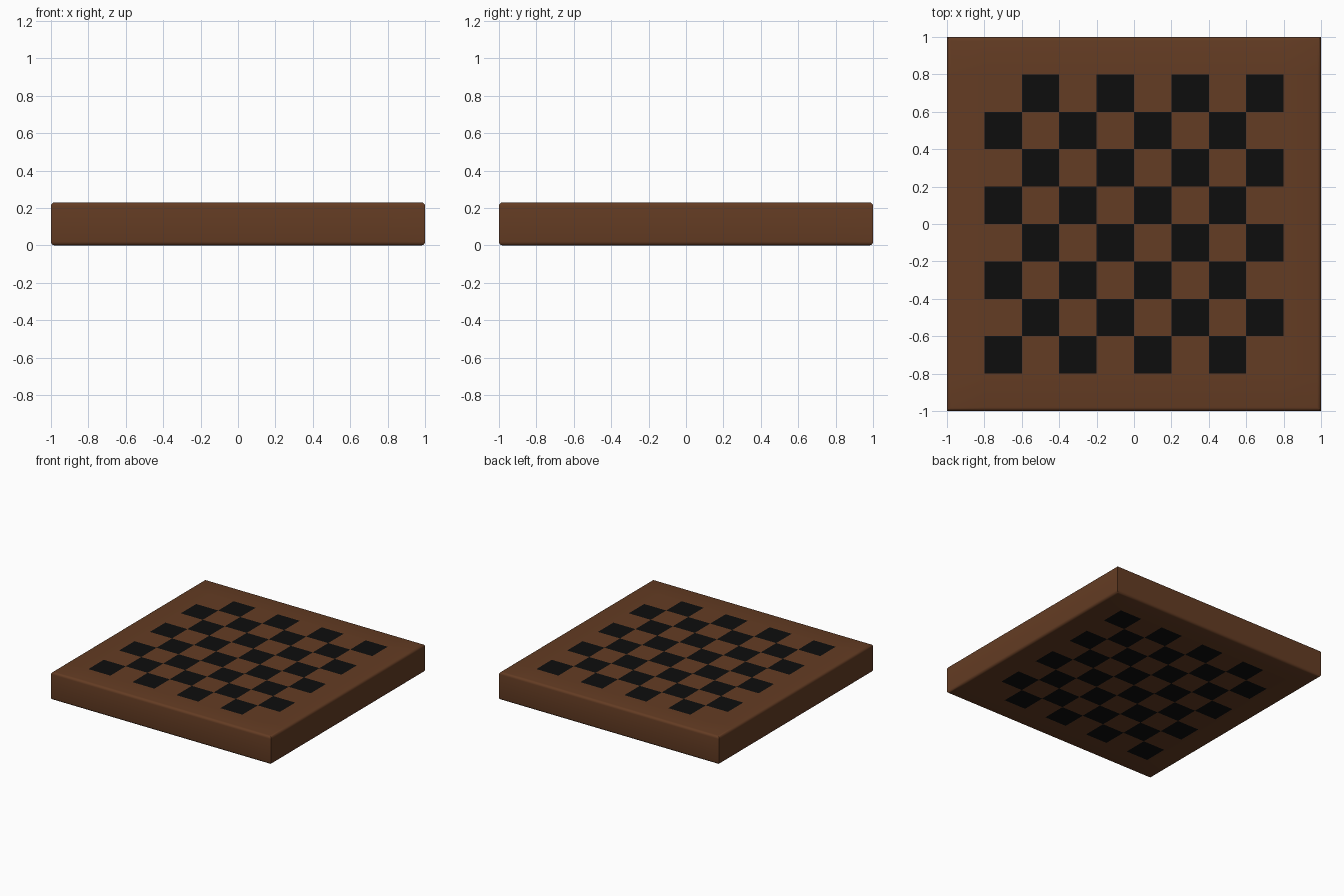
import bpy, bmesh

if "Cube" in bpy.data.objects:
    bpy.data.objects.remove(bpy.data.objects["Cube"])

H, HALF, CELL, R = 0.23, 1.0, 0.2, 0.02


def material(name, rgb):
    m = bpy.data.materials.new(name)
    m.diffuse_color = (*rgb, 1)
    m.use_nodes = True
    m.node_tree.nodes["Principled BSDF"].inputs["Base Color"].default_value = m.diffuse_color
    return m


# slab with rounded top and bottom rims
bm = bmesh.new()
bmesh.ops.create_cube(bm, size=1)
for v in bm.verts:
    v.co = (v.co.x * 2 * HALF, v.co.y * 2 * HALF, (v.co.z + 0.5) * H)
rims = [e for e in bm.edges if abs(e.verts[0].co.z - e.verts[1].co.z) < 1e-4]
bmesh.ops.bevel(bm, geom=rims, offset=R, segments=4, profile=0.5, affect='EDGES')

# cut the grid of squares into the slab
for k in range(-4, 5):
    for n in ((1, 0, 0), (0, 1, 0)):
        bmesh.ops.bisect_plane(bm, geom=bm.verts[:] + bm.edges[:] + bm.faces[:],
                               plane_co=[c * k * CELL for c in n], plane_no=n)

# dark squares on both the top and the underside
bm.normal_update()
for f in bm.faces:
    c = f.calc_center_median()
    if abs(f.normal.z) > 0.99 and max(abs(c.x), abs(c.y)) < 0.8:
        i, j = int((c.x + 0.8) / CELL), int((c.y + 0.8) / CELL)
        f.material_index = 1 if (i + j) % 2 == 0 else 0

mesh = bpy.data.meshes.new("checkered_board")
bm.to_mesh(mesh)
bm.free()
mesh.materials.append(material("brown wood", (0.127, 0.045, 0.0168)))
mesh.materials.append(material("black squares", (0.004, 0.004, 0.004)))
board = bpy.data.objects.new("checkered_board", mesh)
bpy.context.collection.objects.link(board)
bpy.context.view_layer.objects.active = board
board.select_set(True)
bpy.ops.object.shade_smooth_by_angle()
